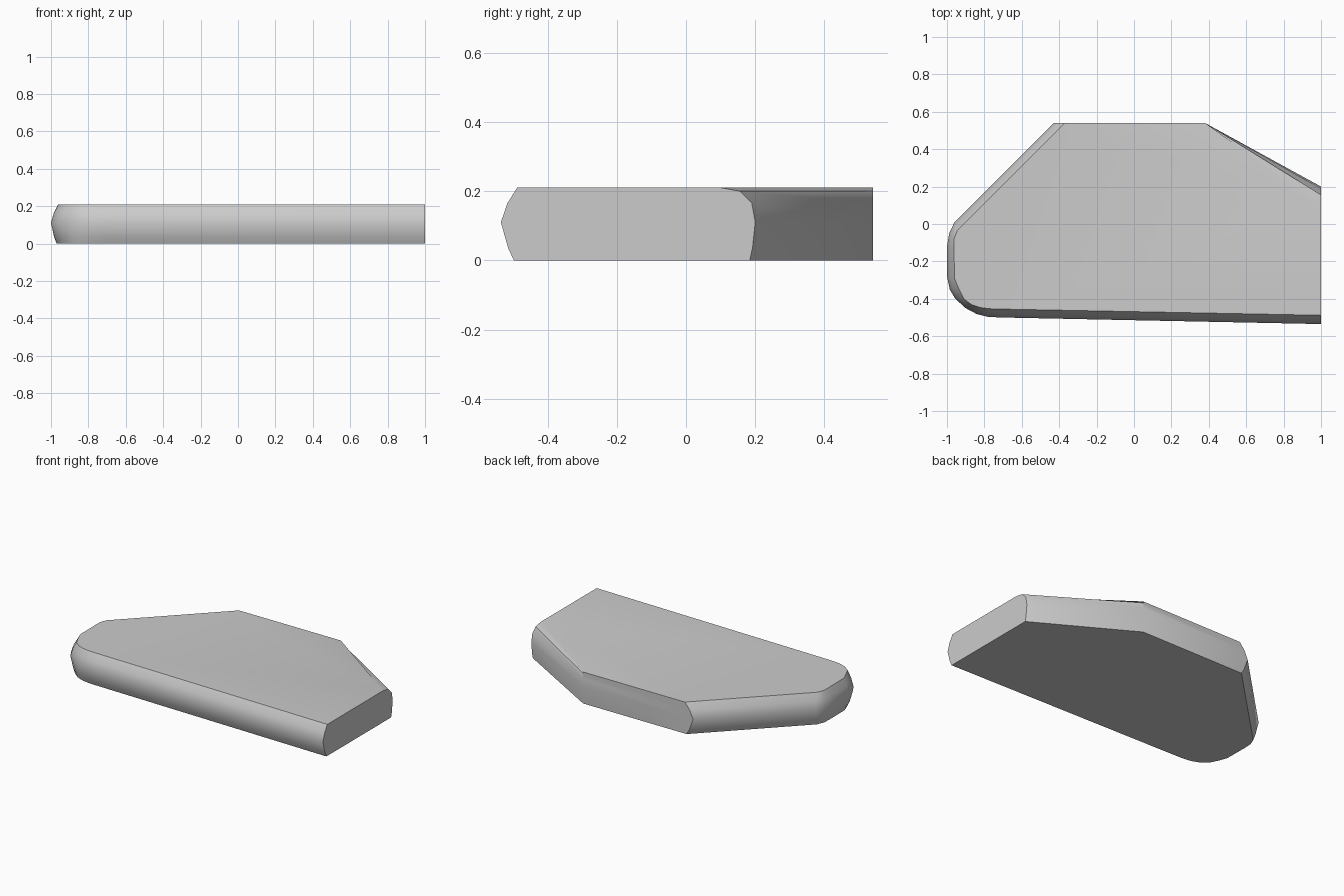
import bpy
import bmesh
import math

cube = bpy.data.objects.get("Cube")
if cube:
    bpy.data.objects.remove(cube)

# Single grey material
grey = bpy.data.materials.new("plain_grey")
grey.use_nodes = True
colour = (0.6, 0.6, 0.6, 1)
grey.diffuse_color = colour
grey.node_tree.nodes["Principled BSDF"].inputs["Base Color"].default_value = colour

# Widest outline at mid height, paired with the inset outline of the top face
widest = [(1, -.535), (-.7, -.5), (-.78, -.497), (-.84, -.482), (-.9, -.45),
          (-.955, -.4), (-.985, -.35), (-1, -.28), (-1, -.12), (-.988, -.05),
          (-.96, .01), (-.43, .54), (.38, .54), (1, .2)]
top = [(1, -.488), (-.7, -.455), (-.77, -.453), (-.82, -.447), (-.87, -.43),
       (-.91, -.4), (-.935, -.35), (-.96, -.29), (-.962, -.13), (-.962, -.08),
       (-.945, -.035), (-.37, .54), (.38, .54), (1, .1)]

# Height, inset share of the rounded edge, inset share at the blended back corner
levels = [(0, .8, .16), (.035, .45, .08), (.11, 0, 0),
          (.165, .4, .1), (.2, .87, .45), (.21, 1, 1)]

# Slab body: stacked rings, flat on the right end and the back
bm = bmesh.new()
rings = []
for z, share, corner_share in levels:
    ring = []
    for i, (a, b) in enumerate(zip(widest, top)):
        t = corner_share if i == len(top) - 1 else share
        ring.append(bm.verts.new((a[0] + (b[0] - a[0]) * t,
                                  a[1] + (b[1] - a[1]) * t, z)))
    rings.append(ring)

count = len(top)
for low, high in zip(rings, rings[1:]):
    for i in range(count):
        j = (i + 1) % count
        bm.faces.new((low[i], low[j], high[j], high[i]))
bm.faces.new(rings[0])
bm.faces.new(rings[-1])
bmesh.ops.recalc_face_normals(bm, faces=bm.faces)

mesh = bpy.data.meshes.new("slab_body")
bm.to_mesh(mesh)
bm.free()
mesh.materials.append(grey)
slab = bpy.data.objects.new("slab_body", mesh)
bpy.context.collection.objects.link(slab)

# Soft rounded edge with crisp rims
bpy.ops.object.select_all(action='DESELECT')
slab.select_set(True)
bpy.context.view_layer.objects.active = slab
bpy.ops.object.shade_smooth_by_angle(angle=math.radians(35))
